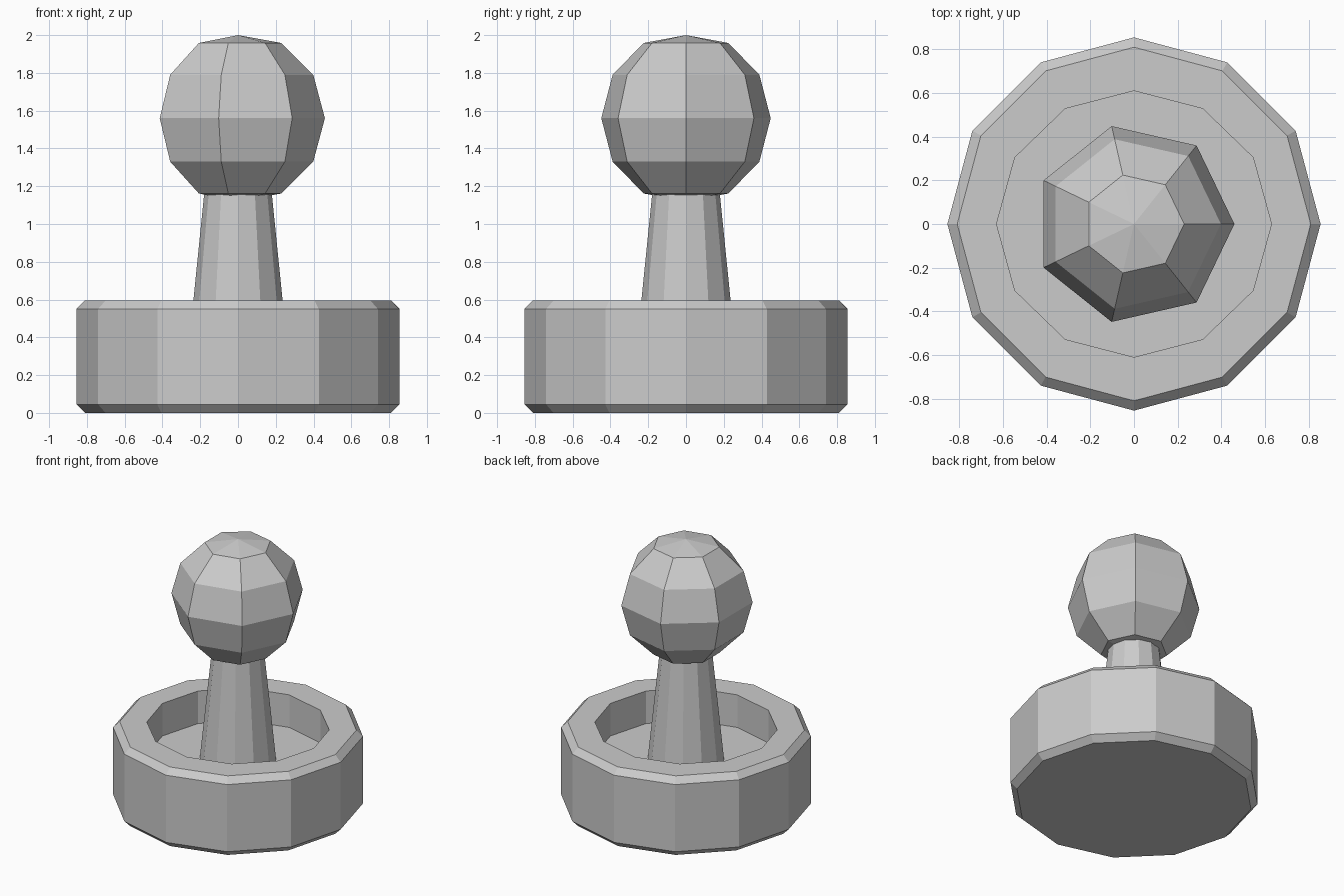
import bpy, bmesh
from math import cos, sin, tau

if "Cube" in bpy.data.objects:
    bpy.data.objects.remove(bpy.data.objects["Cube"])


def lathe(name, profile, sides):
    """Revolve (x radius, y radius, z) points into a closed, flat-faced solid.
    A zero radius makes a pole; open ends are capped."""
    bm = bmesh.new()
    rings = []
    for rx, ry, z in profile:
        if rx == 0:
            rings.append([bm.verts.new((0, 0, z))] * sides)
        else:
            rings.append([bm.verts.new((rx * cos(tau * i / sides), ry * sin(tau * i / sides), z))
                          for i in range(sides)])
    for low, high in zip(rings, rings[1:]):
        for i in range(sides):
            j = (i + 1) % sides
            quad = [low[i], low[j], high[j], high[i]]
            bm.faces.new(list(dict.fromkeys(quad)))
    for ring in (rings[0], rings[-1]):
        if ring[0] != ring[1]:
            bm.faces.new(ring)
    bmesh.ops.recalc_face_normals(bm, faces=bm.faces)
    mesh = bpy.data.meshes.new(name)
    bm.to_mesh(mesh)
    bm.free()
    obj = bpy.data.objects.new(name, mesh)
    bpy.context.collection.objects.link(obj)
    return obj


# Twelve-sided base with chamfered rims and a sunken floor
lathe("base", [(0.81, 0.81, 0), (0.855, 0.855, 0.045), (0.855, 0.855, 0.55),
               (0.81, 0.81, 0.595), (0.63, 0.61, 0.595), (0.63, 0.61, 0.35)], 12)

# Tapered stem standing on the sunken floor
lathe("stem", [(0.262, 0.262, 0.34), (0.175, 0.175, 1.2)], 12)

# Seven-sided ball with slightly flattened poles
R, CENTRE, POLE = 0.46, 1.56, 0.44
ball = [(0, 0, CENTRE - POLE)]
for step in range(-2, 3):
    a = step * tau / 12
    ball.append((R * cos(a), R * cos(a), CENTRE + R * sin(a)))
ball.append((0, 0, CENTRE + POLE))
lathe("ball", ball, 7)
